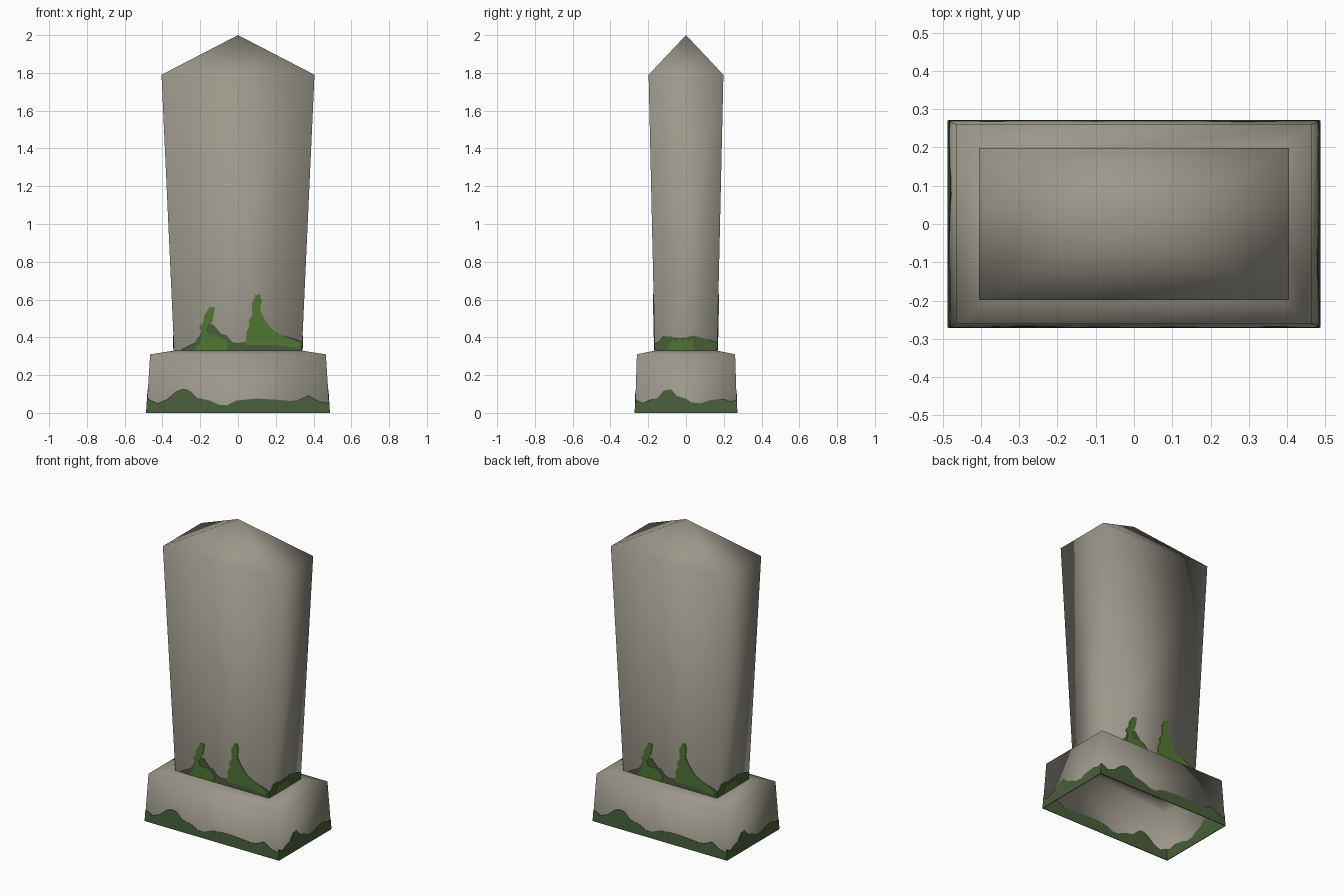
import bpy

if "Cube" in bpy.data.objects:
    bpy.data.objects.remove(bpy.data.objects["Cube"])

def material(name, rgb):
    m = bpy.data.materials.new(name)
    m.diffuse_color = (*rgb, 1)
    m.use_nodes = True
    m.node_tree.nodes["Principled BSDF"].inputs["Base Color"].default_value = m.diffuse_color
    return m

STONE = material("grey stone", (0.33, 0.31, 0.255))
DARK = material("dark moss", (0.065, 0.112, 0.042))
BRIGHT = material("bright moss", (0.082, 0.19, 0.033))

def mesh_object(name, verts, faces, mat):
    me = bpy.data.meshes.new(name)
    me.from_pydata(verts, [], faces)
    me.materials.append(mat)
    me.validate()
    ob = bpy.data.objects.new(name, me)
    bpy.context.collection.objects.link(ob)
    return ob

def stacked_rings(name, rings, apex=None):
    """Smooth shell through rectangular rings (half x, half y, z), open below."""
    verts, faces = [], []
    for x, y, z in rings:
        verts += [(-x, -y, z), (x, -y, z), (x, y, z), (-x, y, z)]
    for r in range(len(rings) - 1):
        for i in range(4):
            j = (i + 1) % 4
            faces.append((4*r + i, 4*r + j, 4*r + 4 + j, 4*r + 4 + i))
    if apex:
        t = len(verts) - 4
        verts.append((0, 0, apex))
        faces += [(t + i, t + (i + 1) % 4, t + 4) for i in range(4)]
    ob = mesh_object(name, verts, faces, STONE)
    for p in ob.data.polygons:
        p.use_smooth = True
    return ob

# Stone parts
PLINTH = [(0.485, 0.27, 0), (0.465, 0.26, 0.31), (0.335, 0.163, 0.33)]
PILLAR = [(0.338, 0.165, 0.325), (0.405, 0.198, 1.79)]
stacked_rings("plinth", PLINTH)
stacked_rings("pillar", PILLAR, 2.0)

def moss_plate(name, rings, side, outline, mat, thick):
    """Thin plate lying on a sloping wall, repeated on the opposite wall."""
    (x0, y0, z0), (x1, y1, z1) = rings[:2]
    verts = []
    for u, z in outline:
        t = (z - z0) / (z1 - z0)
        x, y = x0 + (x1 - x0) * t, y0 + (y1 - y0) * t
        verts.append((u * x / x0, -y, z) if side == "front" else (x, u * y / y0, z))
    n = len(verts)
    verts += [(-x, -y, z) for x, y, z in verts]
    ob = mesh_object(name, verts, [tuple(range(n)), tuple(range(n, 2 * n))], mat)
    mod = ob.modifiers.new("thickness", "SOLIDIFY")
    mod.thickness, mod.offset = thick, 0

def band(tops, z):
    """Close a left-to-right moss edge along the level z."""
    return [(tops[0][0], z), (tops[-1][0], z)] + tops[::-1]

# Moss band round the foot of the plinth
moss_plate("plinth_moss_front", PLINTH, "front", band([
    (-.485, .075), (-.43, .05), (-.38, .07), (-.335, .11), (-.3, .125), (-.26, .118),
    (-.22, .08), (-.15, .065), (-.1, .042), (-.06, .04), (-.01, .065), (.1, .076),
    (.2, .07), (.28, .063), (.33, .07), (.38, .092), (.43, .06), (.485, .05)], 0),
    DARK, 0.004)
moss_plate("plinth_moss_side", PLINTH, "side", band([
    (-.27, .07), (-.23, .05), (-.2, .065), (-.15, .08), (-.12, .118), (-.08, .125),
    (-.05, .09), (0, .075), (.03, .055), (.08, .05), (.12, .065), (.18, .074),
    (.21, .07), (.24, .06), (.27, .07)], 0), DARK, 0.004)

# Dark moss at the foot of the pillar
moss_plate("pillar_dark_moss_front", PILLAR, "front", band([
    (-.3, .335), (-.27, .35), (-.23, .37), (-.2, .41), (-.18, .46), (-.13, .47),
    (-.09, .42), (-.06, .41), (-.03, .375), (0, .37), (.04, .375), (.06, .4),
    (.2, .41), (.3, .39), (.336, .375)], 0.328), DARK, 0.004)
moss_plate("pillar_dark_moss_side", PILLAR, "side", band([
    (-.165, .365), (-.14, .38), (-.12, .405), (-.08, .405), (-.05, .395), (0, .4),
    (.04, .41), (.09, .395), (.13, .385), (.165, .37)], 0.328), DARK, 0.004)

# Bright moss growing up the pillar
moss_plate("pillar_left_moss_peak", PILLAR, "front", [
    (-.24, .33), (-.06, .33), (-.05, .37), (-.07, .39), (-.11, .41), (-.15, .41),
    (-.165, .45), (-.135, .48), (-.125, .52), (-.118, .56), (-.145, .56),
    (-.175, .515), (-.18, .48), (-.203, .45), (-.185, .42), (-.2, .37)], BRIGHT, 0.008)
moss_plate("pillar_right_moss_peak", PILLAR, "front", [
    (.04, .36), (.2, .36), (.32, .345), (.33, .37), (.3, .385), (.21, .42), (.17, .45),
    (.135, .5), (.115, .54), (.12, .59), (.112, .63), (.09, .62), (.07, .58),
    (.075, .52), (.055, .49), (.06, .46), (.045, .43)], BRIGHT, 0.008)
moss_plate("pillar_side_moss", PILLAR, "side", [
    (-.1, .33), (.04, .33), (.035, .4), (.02, .37), (0, .395), (-.02, .375),
    (-.035, .4), (-.05, .375), (-.07, .39), (-.09, .365)], BRIGHT, 0.008)
